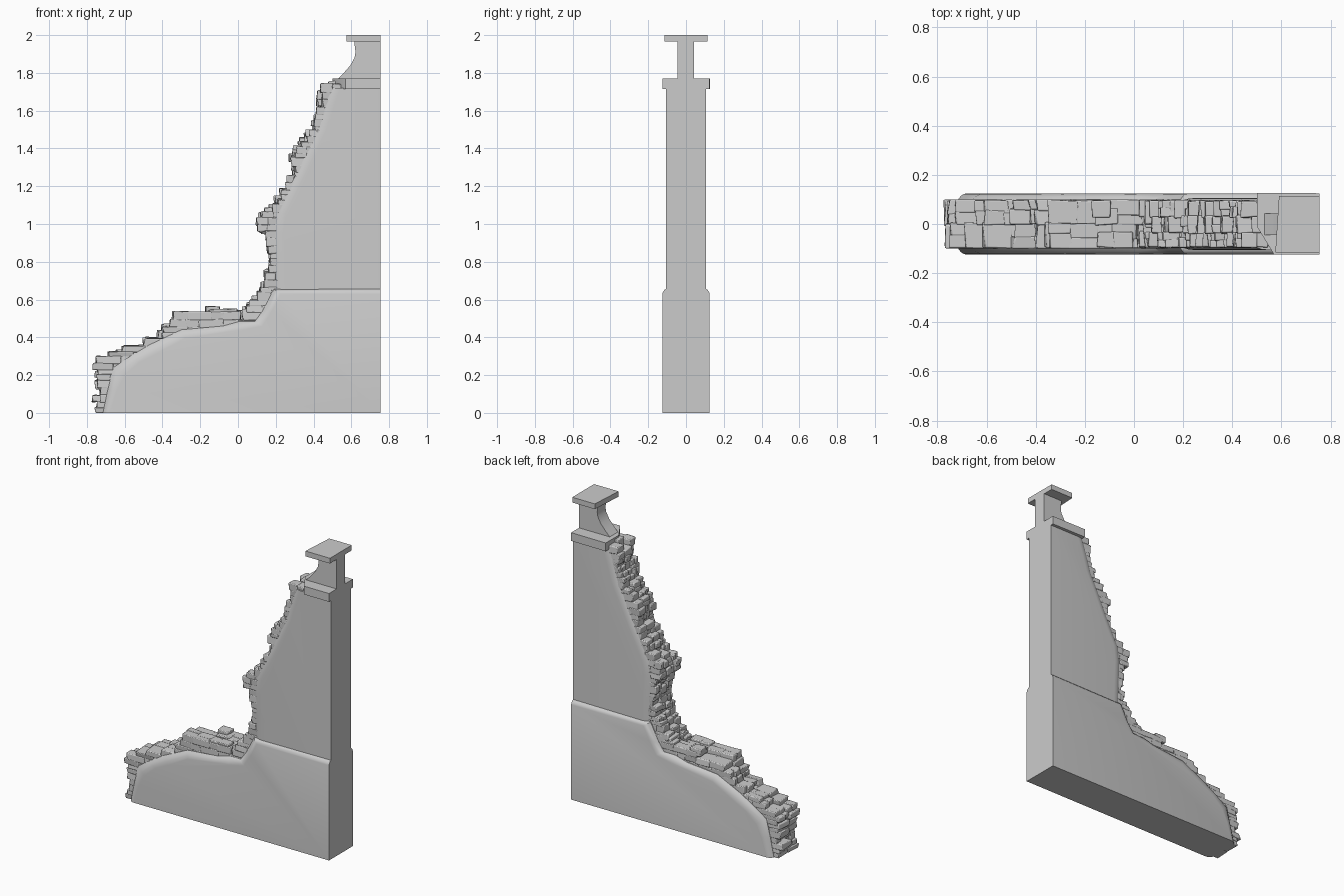
import bpy, bmesh, random
from mathutils import Vector

if "Cube" in bpy.data.objects:
    bpy.data.objects.remove(bpy.data.objects["Cube"])

random.seed(7)
RIGHT = 0.755


def finish(name, bm, angle=0.6):
    bmesh.ops.recalc_face_normals(bm, faces=bm.faces)
    me = bpy.data.meshes.new(name)
    bm.to_mesh(me)
    bm.free()
    ob = bpy.data.objects.new(name, me)
    bpy.context.collection.objects.link(ob)
    bpy.ops.object.select_all(action='DESELECT')
    ob.select_set(True)
    bpy.context.view_layer.objects.active = ob
    bpy.ops.object.shade_smooth_by_angle(angle=angle)
    return ob


def loft(name, loops):
    """Skin a list of equal-length closed loops and cap both ends."""
    bm = bmesh.new()
    rings = [[bm.verts.new(p) for p in lp] for lp in loops]
    n = len(rings[0])
    for a, b in zip(rings, rings[1:]):
        for i in range(n):
            j = (i + 1) % n
            bm.faces.new((a[i], a[j], b[j], b[i]))
    bm.faces.new(rings[0])
    bm.faces.new(rings[-1][::-1])
    bmesh.ops.remove_doubles(bm, verts=bm.verts, dist=1e-5)
    return finish(name, bm)


def plaster_wall(name, inner, outer, y_in, y_out):
    """Solid wall whose broken edge rounds from the face back to the core."""
    steps = []
    for t, k in ((0, 0), (0.4, 0.14), (0.75, 0.5), (1, 1)):
        y = y_in + (y_out - y_in) * k
        steps.append((y, [(a[0] + (b[0] - a[0]) * t, a[1] + (b[1] - a[1]) * t)
                          for a, b in zip(inner, outer)]))
    loops = [[(x, -y, z) for x, z in pts] for y, pts in steps]
    loops += [[(x, y, z) for x, z in pts] for y, pts in reversed(steps)]
    return loft(name, loops)


# Plinth: thicker lower wall with a sloped top and a broken left edge
low_out = [(-.715, 0), (-.69, .12), (-.66, .24), (-.57, .30), (-.47, .36), (-.30, .44),
           (-.08, .46), (.01, .485), (.09, .485), (.13, .54), (.19, .655)]
low_in = [(-.68, 0), (-.64, .12), (-.60, .20), (-.52, .27), (-.43, .315), (-.28, .395),
          (-.08, .425), (.02, .44), (.13, .46), (.18, .54), (.225, .63)]
plaster_wall("plinth", low_in + [(RIGHT, .63), (RIGHT, 0)],
             low_out + [(RIGHT, .66), (RIGHT, 0)], .125, .1)

# Upper wall
up_out = [(.20, .60), (.195, .80), (.19, .95), (.20, 1.05), (.30, 1.25), (.36, 1.38),
          (.42, 1.50), (.455, 1.62), (.49, 1.72)]
up_in = [(x + .05, z) for x, z in up_out]
ends = [(RIGHT, 1.72), (RIGHT, .60)]
plaster_wall("upper_wall", up_in + ends, up_out + ends, .105, .09)

# Ledge, broken off at an angle on the left
ledge = [(.50, .127), (RIGHT, .125), (RIGHT, -.125), (.57, -.125), (.50, -.01)]
loft("ledge", [[(x, y, z) for x, y in ledge] for z in (1.715, 1.77)])

# Neck with a curved broken side
neck = [(.52, 1.76), (.56, 1.80), (.595, 1.84), (.617, 1.88), (.622, 1.91), (.615, 1.97),
        (RIGHT, 1.97), (RIGHT, 1.76)]
loft("neck", [[(x, y, z) for x, z in neck] for y in (-.045, .042)])

# Cap slab
cap = [(.59, .113), (RIGHT, .113), (RIGHT, -.115), (.575, -.115)]
loft("cap", [[(x, y, z) for x, y in cap] for z in (1.965, 2.0)])

# Exposed masonry: stones laid in courses inside this rough outline
rough = [(-.735, 0), (-.74, .29), (-.67, .305), (-.62, .34), (-.50, .37), (-.42, .40),
         (-.37, .45), (-.35, .515), (-.16, .52), (-.15, .54), (-.05, .535), (-.03, .50),
         (0, .485), (.05, .55), (.13, .67), (.175, .76), (.17, .90), (.115, 1.0),
         (.14, 1.06), (.20, 1.10), (.29, 1.24), (.31, 1.40), (.37, 1.46), (.43, 1.57),
         (.445, 1.71), (.50, 1.75)]
edge = low_out[:-1] + up_out[1:]


def crossings(z):
    xs = []
    for (x0, z0), (x1, z1) in zip(rough, rough[1:]):
        if (z0 <= z) != (z1 <= z):
            xs.append(x0 + (x1 - x0) * (z - z0) / (z1 - z0))
    return sorted(xs) + [RIGHT]


def plaster_x(z):
    for (x0, z0), (x1, z1) in zip(edge, edge[1:]):
        if z0 <= z < z1:
            return x0 + (x1 - x0) * (z - z0) / (z1 - z0)
    return .49


def stone(bm, x0, x1, y0, y1, z0, z1):
    mid = Vector(((x0 + x1) / 2, (y0 + y1) / 2, (z0 + z1) / 2))
    size = Vector((x1 - x0, y1 - y0, z1 - z0))
    for v in bmesh.ops.create_cube(bm, size=1)['verts']:
        d = Vector([random.uniform(-.07, .07) for _ in range(3)])
        v.co = mid + (v.co + d) * size
        v.co.y = max(-.1, min(.1, v.co.y))
        v.co.z = max(0, v.co.z)


def masonry(name, z_start, z_end, lanes, length, height):
    bm = bmesh.new()
    for y0, y1 in lanes:
        z = z_start
        while z < z_end:
            h = random.uniform(*height)
            xs = crossings(z + h / 2)
            stop = plaster_x(z + h / 2) + .05
            for a, b in zip(xs[::2], xs[1::2]):
                x = a + random.uniform(-.02, .018)
                b = min(b, stop)
                while x < b:
                    n = random.uniform(*length)
                    split = y0 + (y1 - y0) * random.uniform(.35, .65)
                    rows = [(y0, split), (split, y1)] if random.random() < .4 else [(y0, y1)]
                    for s, t in rows:
                        stone(bm, x - random.uniform(0, .014), x + n + .008, s - .003, t + .003,
                              z - .002, z + h + random.uniform(.002, .007))
                    x += n
            z += h
    ob = finish(name, bm, .5)
    bev = ob.modifiers.new("worn_edges", 'BEVEL')
    bev.width = .005
    bev.segments = 2


masonry("lower_masonry", 0, .54, [(-.096, 0), (0, .096)], (.06, .13), (.022, .042))
masonry("upper_masonry", .52, 1.71, [(-.092, -.035), (-.035, .03), (.03, .092)],
        (.04, .08), (.02, .045))
